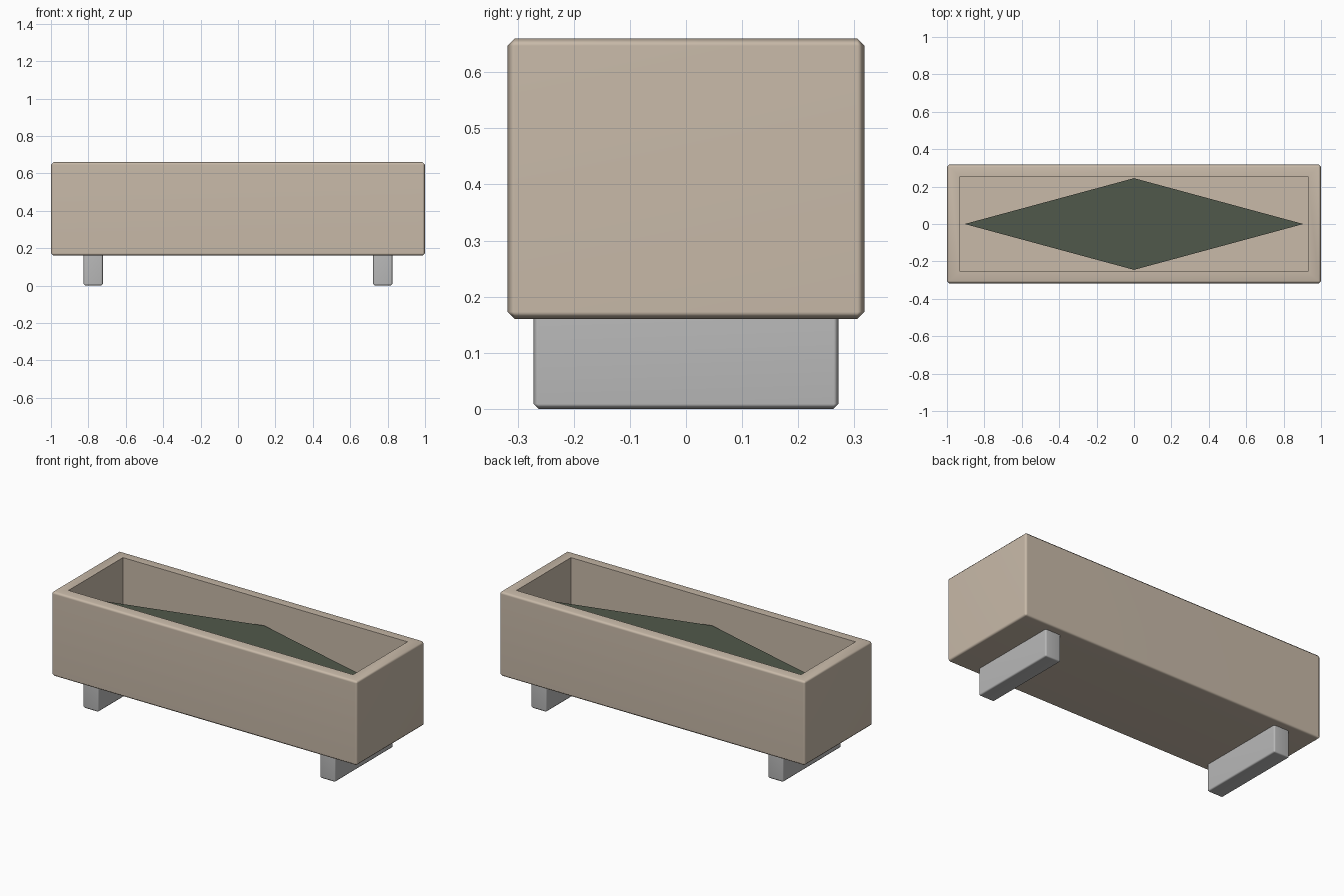
import bpy, bmesh
from mathutils import Matrix, Vector

if "Cube" in bpy.data.objects:
    bpy.data.objects.remove(bpy.data.objects["Cube"])


def material(name, rgb):
    m = bpy.data.materials.new(name)
    m.diffuse_color = (*rgb, 1)
    m.use_nodes = True
    m.node_tree.nodes["Principled BSDF"].inputs["Base Color"].default_value = m.diffuse_color
    return m


clay = material("warm beige", (0.58, 0.49, 0.395))
grey = material("mid grey", (0.48, 0.48, 0.48))
green = material("dark green", (0.081, 0.099, 0.069))


def finish(bm, name, mat):
    bmesh.ops.recalc_face_normals(bm, faces=bm.faces[:])
    mesh = bpy.data.meshes.new(name)
    bm.to_mesh(mesh)
    bm.free()
    mesh.materials.append(mat)
    ob = bpy.data.objects.new(name, mesh)
    bpy.context.collection.objects.link(ob)
    return ob


def soften(ob):
    # smooth the chamfers while the broad faces stay flat
    for o in bpy.context.selected_objects:
        o.select_set(False)
    ob.select_set(True)
    bpy.context.view_layer.objects.active = ob
    bpy.ops.object.shade_smooth_by_angle(angle=1.05)
    wn = ob.modifiers.new("face normals", 'WEIGHTED_NORMAL')
    wn.keep_sharp = True


def chamfered_box(size, centre, width):
    bm = bmesh.new()
    bmesh.ops.create_cube(bm, size=1, matrix=Matrix.Translation(centre) @ Matrix.Diagonal((*size, 1)))
    bmesh.ops.bevel(bm, geom=bm.edges[:], offset=width, segments=1, affect='EDGES', profile=0.5)
    return bm


# Trough: chamfered box with a sharp-edged cavity sunk into the top
bm = chamfered_box((2.0, 0.636, 0.5), (0, 0, 0.41), 0.013)
top = max(bm.faces, key=lambda f: f.calc_center_median().z)
bmesh.ops.inset_region(bm, faces=[top], thickness=0.05, use_even_offset=True)
cavity = bmesh.ops.extrude_face_region(bm, geom=[top])
verts = [v for v in cavity["geom"] if isinstance(v, bmesh.types.BMVert)]
bmesh.ops.translate(bm, verts=verts, vec=Vector((0, 0, -0.44)))
if top.is_valid:
    bmesh.ops.delete(bm, geom=[top], context='FACES_ONLY')
for v in bm.verts:
    if abs(v.co.x) < 0.95:
        v.co.x = 0.93 if v.co.x > 0 else -0.93
        v.co.y = 0.254 if v.co.y > 0 else -0.254
soften(finish(bm, "trough", clay))

# Two cross feet
for side, x in (("left", -0.774), ("right", 0.774)):
    bm = chamfered_box((0.104, 0.544, 0.172), (x, 0, 0.086), 0.009)
    soften(finish(bm, side + "_foot", grey))

# Four-sided soil slab inside the trough
bm = bmesh.new()
bmesh.ops.create_cone(bm, cap_ends=True, segments=4, radius1=1, radius2=1, depth=1)
angle = 0 if min(abs(v.co.x) for v in bm.verts) < 0.01 else 0.7853982
bmesh.ops.transform(bm, verts=bm.verts[:], matrix=Matrix.Translation((0, 0, 0.495))
                    @ Matrix.Diagonal((0.905, 0.245, 0.03, 1)) @ Matrix.Rotation(angle, 4, 'Z'))
finish(bm, "soil", green)
